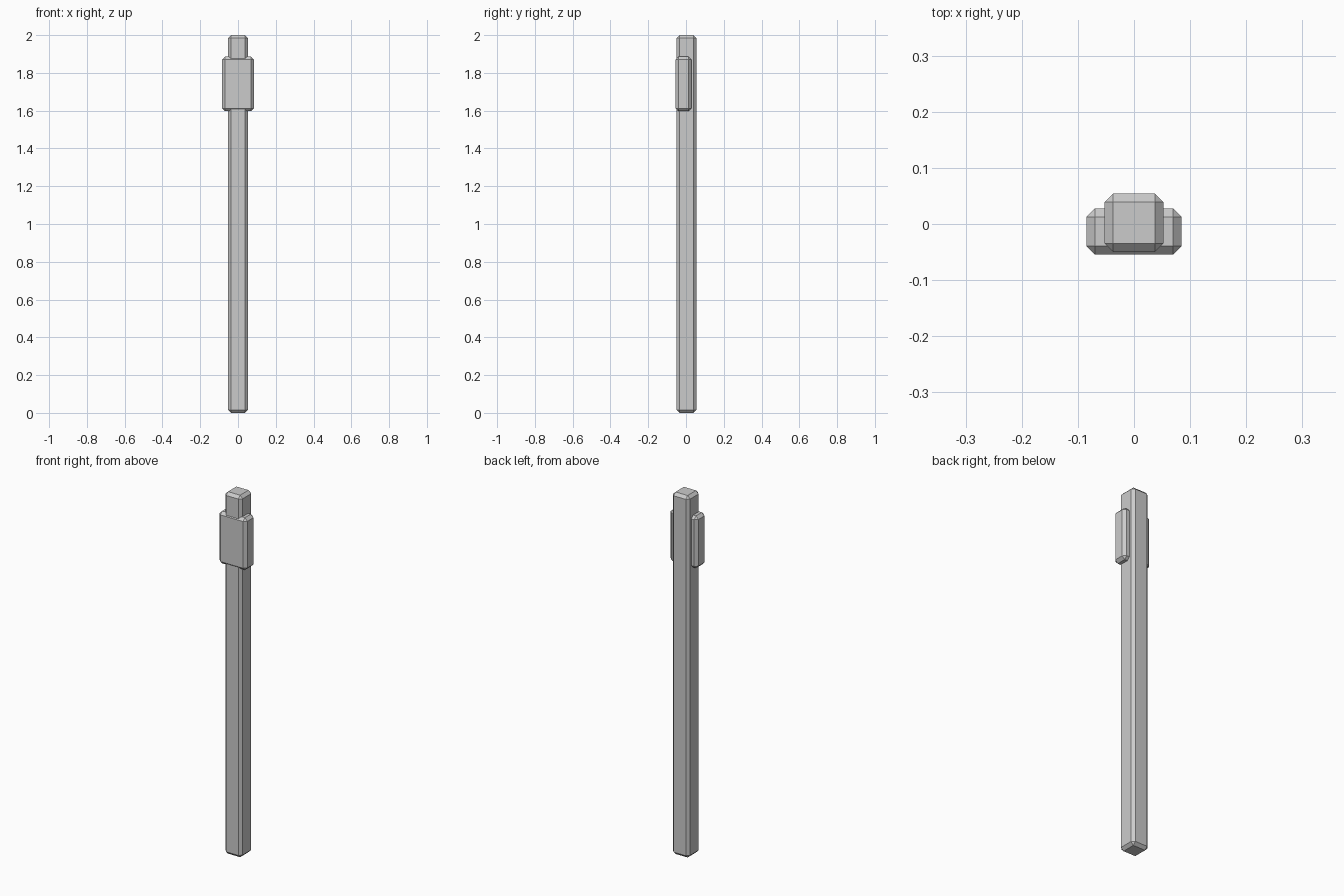
import bpy

cube = bpy.data.objects.get("Cube")
if cube:
    bpy.data.objects.remove(cube, do_unlink=True)

# Single plain grey
grey = bpy.data.materials.new("light_grey")
grey.use_nodes = True
colour = (0.6, 0.6, 0.6, 1)
grey.diffuse_color = colour
grey.node_tree.nodes["Principled BSDF"].inputs["Base Color"].default_value = colour


def chamfered_box(name, low, high, chamfer=0.0155):
    centre = [(a + b) / 2 for a, b in zip(low, high)]
    bpy.ops.mesh.primitive_cube_add(size=1, location=centre)
    box = bpy.context.object
    box.name = name
    box.scale = [b - a for a, b in zip(low, high)]
    bpy.ops.object.transform_apply(location=False, rotation=False, scale=True)
    bevel = box.modifiers.new("Chamfer", "BEVEL")
    bevel.width = chamfer
    bevel.segments = 1
    box.data.materials.append(grey)
    return box


# Tall square post
chamfered_box("post", (-0.0525, -0.05, 0), (0.0525, 0.0545, 2))

# Block wrapped around the front of the post near its top
chamfered_box("front_block", (-0.085, -0.0545, 1.597), (0.085, 0.028, 1.886))
